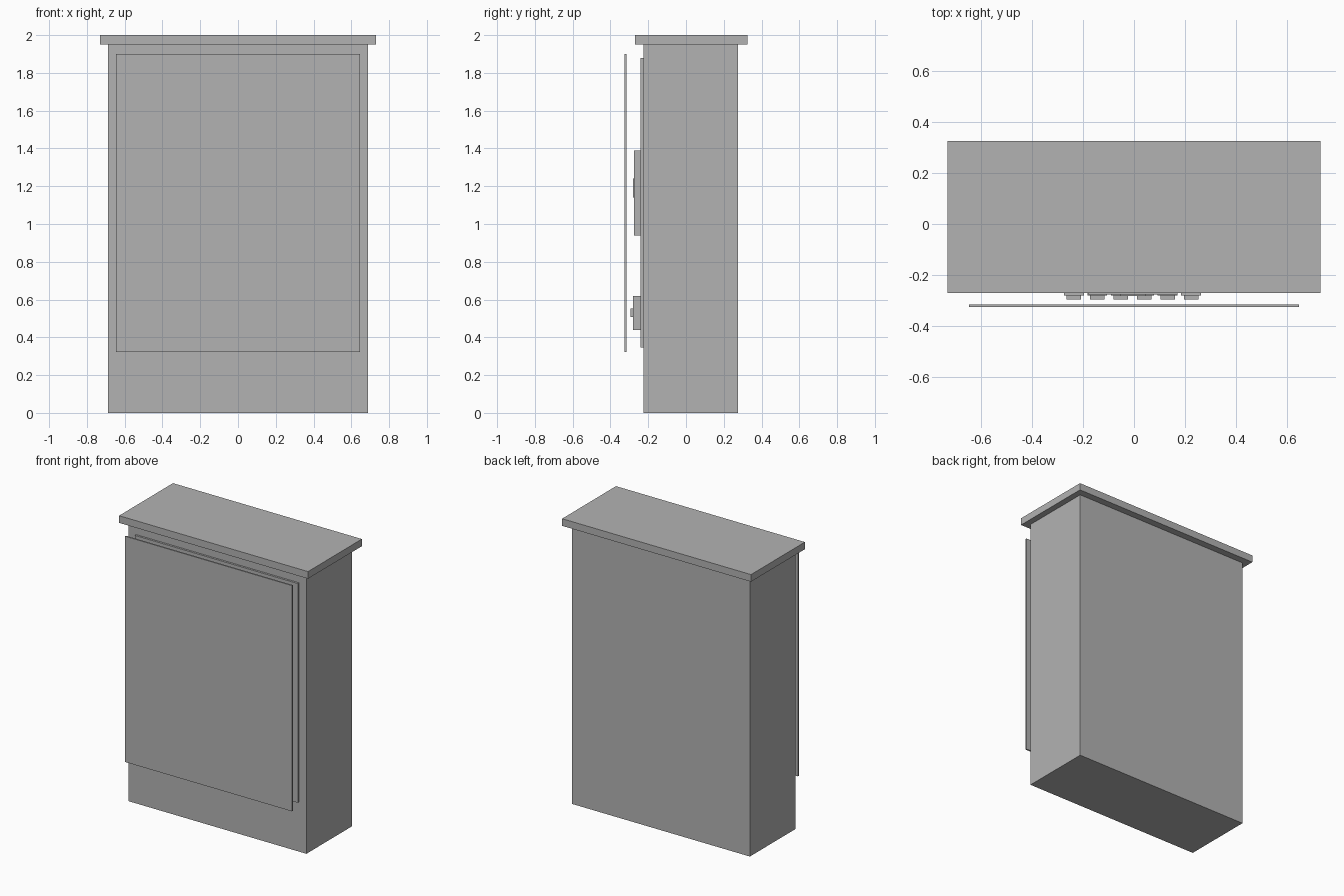
import bpy

if "Cube" in bpy.data.objects:
    bpy.data.objects.remove(bpy.data.objects["Cube"])

grey = bpy.data.materials.new("cabinet grey")
grey.diffuse_color = (0.45, 0.45, 0.45, 1)
grey.use_nodes = True
grey.node_tree.nodes["Principled BSDF"].inputs["Base Color"].default_value = grey.diffuse_color


def box(name, x0, x1, y0, y1, z0, z1):
    """Axis-aligned box given by its limits."""
    bpy.ops.mesh.primitive_cube_add(size=1, location=((x0 + x1) / 2, (y0 + y1) / 2, (z0 + z1) / 2))
    ob = bpy.context.object
    ob.name = name
    ob.scale = (x1 - x0, y1 - y0, z1 - z0)
    bpy.ops.object.transform_apply(location=False, rotation=False, scale=True)
    ob.data.materials.append(grey)
    return ob


# Cabinet shell, overhanging roof and floating front door
box("cabinet_body", -0.687, 0.687, -0.226, 0.276, 0, 1.95)
box("roof", -0.73, 0.73, -0.27, 0.325, 1.95, 2.0)
box("door", -0.645, 0.645, -0.325, -0.315, 0.323, 1.90)

# Mounting plate behind the door
box("mounting_plate", -0.63, 0.63, -0.24, -0.226, 0.347, 1.878)

# Large main breaker with its toggle
box("main_breaker", -0.18, 0.17, -0.275, -0.24, 0.94, 1.39)
box("main_toggle", -0.055, 0.045, -0.281, -0.275, 1.14, 1.24)

# Row of six small breakers with toggles
for i in range(6):
    x = -0.006 + (i - 2.5) * 0.0918
    box(f"breaker_{i + 1}", x - 0.039, x + 0.039, -0.28, -0.24, 0.44, 0.62)
    box(f"breaker_toggle_{i + 1}", x - 0.028, x + 0.028, -0.295, -0.28, 0.507, 0.552)
